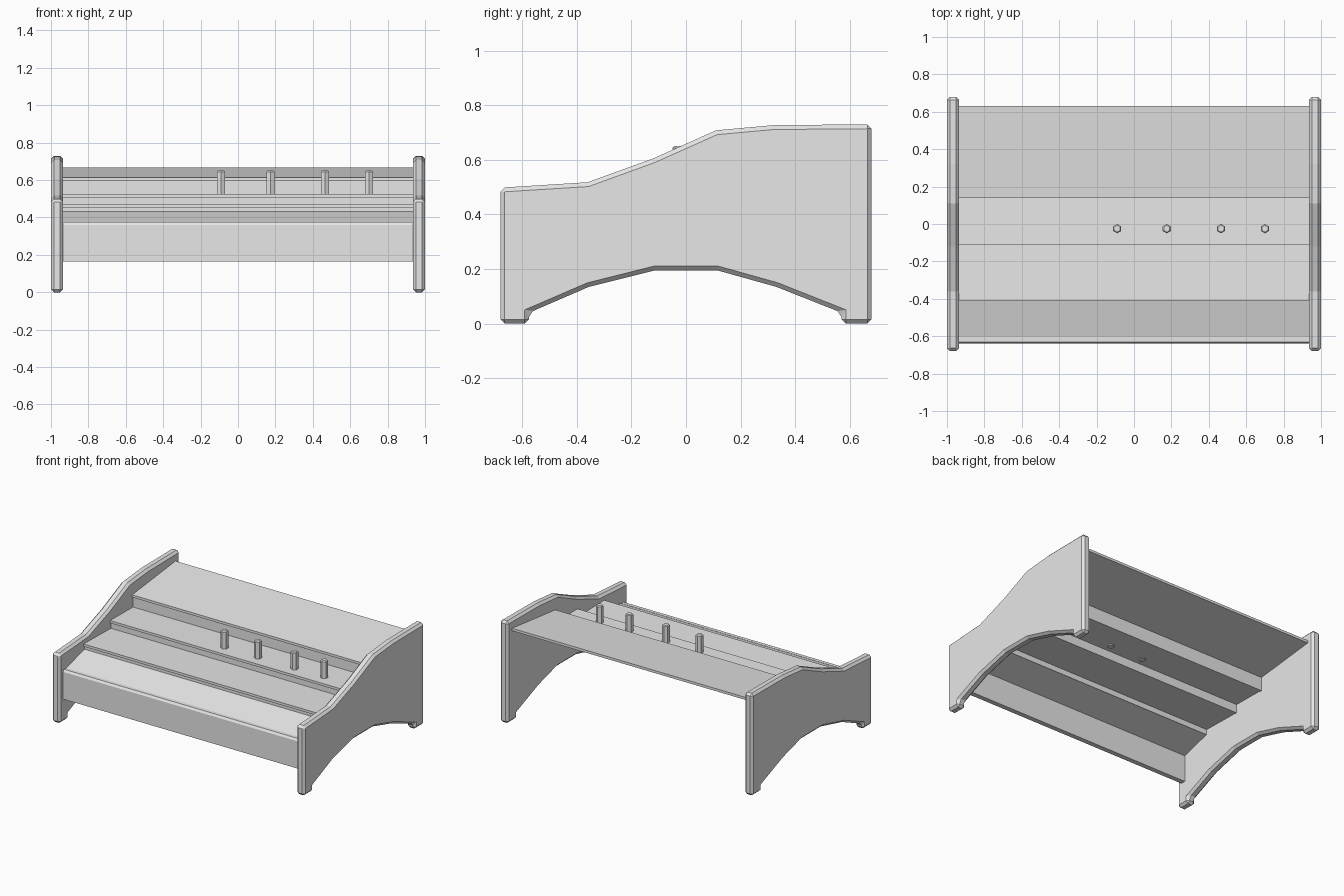
import bpy
import bmesh

if "Cube" in bpy.data.objects:
    bpy.data.objects.remove(bpy.data.objects["Cube"], do_unlink=True)

grey = bpy.data.materials.new("plain grey")
grey.use_nodes = True
colour = (0.8, 0.8, 0.8, 1)
grey.diffuse_color = colour
grey.node_tree.nodes["Principled BSDF"].inputs["Base Color"].default_value = colour


def add_object(name, bm, bevel=0.0):
    bmesh.ops.recalc_face_normals(bm, faces=bm.faces)
    mesh = bpy.data.meshes.new(name)
    bm.to_mesh(mesh)
    bm.free()
    mesh.materials.append(grey)
    obj = bpy.data.objects.new(name, mesh)
    bpy.context.collection.objects.link(obj)
    if bevel:
        mod = obj.modifiers.new("edge chamfer", 'BEVEL')
        mod.width = bevel
        mod.segments = 1
        mod.limit_method = 'ANGLE'
        mod.angle_limit = 0.7
    return obj


def prism(name, profile, x0, x1, bevel=0.0):
    """Extrude a (y, z) profile from x0 to x1."""
    bm = bmesh.new()
    face = bm.faces.new([bm.verts.new((x0, y, z)) for y, z in profile])
    out = bmesh.ops.extrude_face_region(bm, geom=[face])
    moved = [v for v in out["geom"] if isinstance(v, bmesh.types.BMVert)]
    bmesh.ops.translate(bm, verts=moved, vec=(x1 - x0, 0, 0))
    return add_object(name, bm, bevel)


# Side panels with arched feet and a stepped-up top
side = [(-.68, 0), (-.575, 0), (-.575, .04), (-.355, .135), (-.115, .195),
        (.115, .195), (.33, .135), (.57, .04), (.57, 0), (.68, 0),
        (.68, .73), (.32, .727), (.11, .708), (-.12, .605), (-.36, .518), (-.68, .498)]
prism("left_side_panel", side, .935, 1, .016)
prism("right_side_panel", side, -1, -.935, .016)

# Tilted and flat shelves: front edge and back edge of the top surface
SPAN = .94
THICK = .018
shelves = {
    "bottom_shelf": ((-.61, .372), (-.385, .435)),
    "lower_shelf": ((-.41, .472), (-.085, .465)),
    "upper_shelf": ((-.11, .525), (.165, .522)),
    "top_shelf": ((.14, .613), (.63, .668)),
}
for name, ((y0, z0), (y1, z1)) in shelves.items():
    prism(name, [(y0, z0 - THICK), (y1, z1 - THICK), (y1, z1), (y0, z0)], -SPAN, SPAN)

# Risers closing the gap below each step
for name, y, low, high in (("lower_riser", -.4, .415, .462),
                           ("upper_riser", -.1, .445, .515),
                           ("top_riser", .15, .5, .605)):
    prism(name, [(y, low), (y + .015, low), (y + .015, high), (y, high)], -SPAN, SPAN)

# Front board with a chamfered top edge
prism("front_board", [(-.64, .165), (-.605, .165), (-.605, .375), (-.63, .375), (-.64, .36)],
      -SPAN, SPAN)

# Hexagonal pegs standing on the upper shelf
for i, x in enumerate((-.09, .175, .465, .7)):
    bm = bmesh.new()
    bmesh.ops.create_cone(bm, cap_ends=True, segments=6, radius1=.025, radius2=.025, depth=.15)
    bmesh.ops.translate(bm, verts=bm.verts, vec=(x, -.025, .575))
    top = [e for e in bm.edges if all(v.co.z > .6 for v in e.verts)]
    bmesh.ops.bevel(bm, geom=top, offset=.006, segments=1, affect='EDGES')
    add_object(f"peg_{i + 1}", bm)
